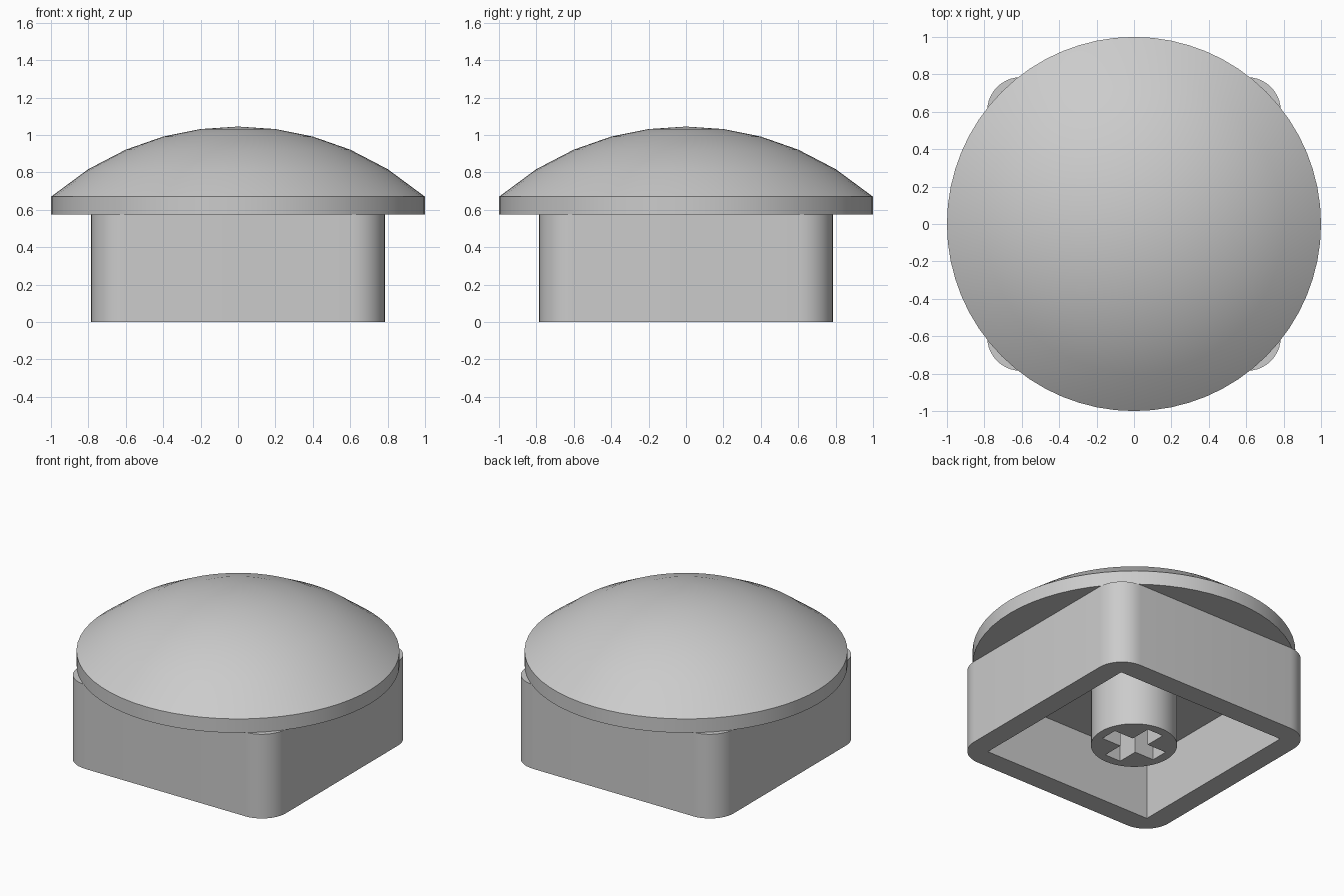
import bpy, bmesh, math
from mathutils import Matrix

cube = bpy.data.objects.get("Cube")
if cube:
    bpy.data.objects.remove(cube, do_unlink=True)

grey = bpy.data.materials.new("light_grey")
grey.use_nodes = True
grey.diffuse_color = (0.6, 0.6, 0.6, 1)
grey.node_tree.nodes["Principled BSDF"].inputs["Base Color"].default_value = (0.6, 0.6, 0.6, 1)


def finish(name, bm):
    bmesh.ops.recalc_face_normals(bm, faces=bm.faces)
    mesh = bpy.data.meshes.new(name)
    bm.to_mesh(mesh)
    bm.free()
    mesh.materials.append(grey)
    ob = bpy.data.objects.new(name, mesh)
    bpy.context.collection.objects.link(ob)
    return ob


def prism(name, outline, z0, z1):
    """Extrude a flat outline between two heights."""
    bm = bmesh.new()
    face = bm.faces.new([bm.verts.new((x, y, z0)) for x, y in outline])
    new = bmesh.ops.extrude_face_region(bm, geom=[face])["geom"]
    verts = [v for v in new if isinstance(v, bmesh.types.BMVert)]
    bmesh.ops.translate(bm, verts=verts, vec=(0, 0, z1 - z0))
    return finish(name, bm)


def rounded_square(half, radius, steps):
    points = []
    for corner in range(4):
        mid = math.pi / 4 + corner * math.pi / 2
        c = (half - radius) * math.sqrt(2)
        for i in range(steps + 1):
            a = mid + math.pi / 2 * (i / steps - 0.5)
            points.append((c * math.cos(mid) + radius * math.cos(a),
                           c * math.sin(mid) + radius * math.sin(a)))
    return points


def circle(radius, sides):
    return [(radius * math.cos(i * math.tau / sides), radius * math.sin(i * math.tau / sides))
            for i in range(sides)]


def select_only(ob):
    bpy.ops.object.select_all(action='DESELECT')
    ob.select_set(True)
    bpy.context.view_layer.objects.active = ob


def carve(ob, cutter):
    select_only(ob)
    mod = ob.modifiers.new("cut", 'BOOLEAN')
    mod.operation, mod.solver, mod.object = 'DIFFERENCE', 'EXACT', cutter
    bpy.ops.object.modifier_apply(modifier=mod.name)
    bpy.data.objects.remove(cutter, do_unlink=True)


def smooth(ob):
    select_only(ob)
    bpy.ops.object.shade_smooth_by_angle(angle=math.radians(30))


BASE_TOP, CEILING = 0.575, 0.42

# Rounded square skirt, hollow from below with sharp inner corners
skirt = prism("skirt", rounded_square(0.785, 0.18, 10), 0, BASE_TOP)
carve(skirt, prism("cavity_cutter", [(-0.642, -0.642), (0.642, -0.642), (0.642, 0.642), (-0.642, 0.642)],
                   -0.1, CEILING))
smooth(skirt)

# Round stem with a cross-shaped socket
stem = prism("stem", circle(0.267, 48), 0, CEILING + 0.02)
L, W = 0.205, 0.06
quarter = [(L, -W), (L, W), (W, W)]
cross = []
for k in range(4):
    turn = Matrix.Rotation(k * math.pi / 2, 2)
    cross += [tuple(turn @ Matrix(((x, 0), (y, 0))).col[0]) for x, y in quarter]
carve(stem, prism("socket_cutter", cross, -0.1, CEILING - 0.02))
smooth(stem)

# Domed round cap with a vertical rim
bm = bmesh.new()
R, PEAK = 1.52, 1.045
profile = [(r / 5, PEAK - R + math.sqrt(R * R - (r / 5) ** 2)) for r in range(6)]
profile += [(1, BASE_TOP), (0, BASE_TOP)]
verts = [bm.verts.new((r, 0, z)) for r, z in profile]
edges = [bm.edges.new(pair) for pair in zip(verts, verts[1:])]
bmesh.ops.spin(bm, geom=verts + edges, cent=(0, 0, 0), axis=(0, 0, 1), angle=math.tau, steps=64)
bmesh.ops.remove_doubles(bm, verts=bm.verts, dist=0.0005)
smooth(finish("domed_cap", bm))
